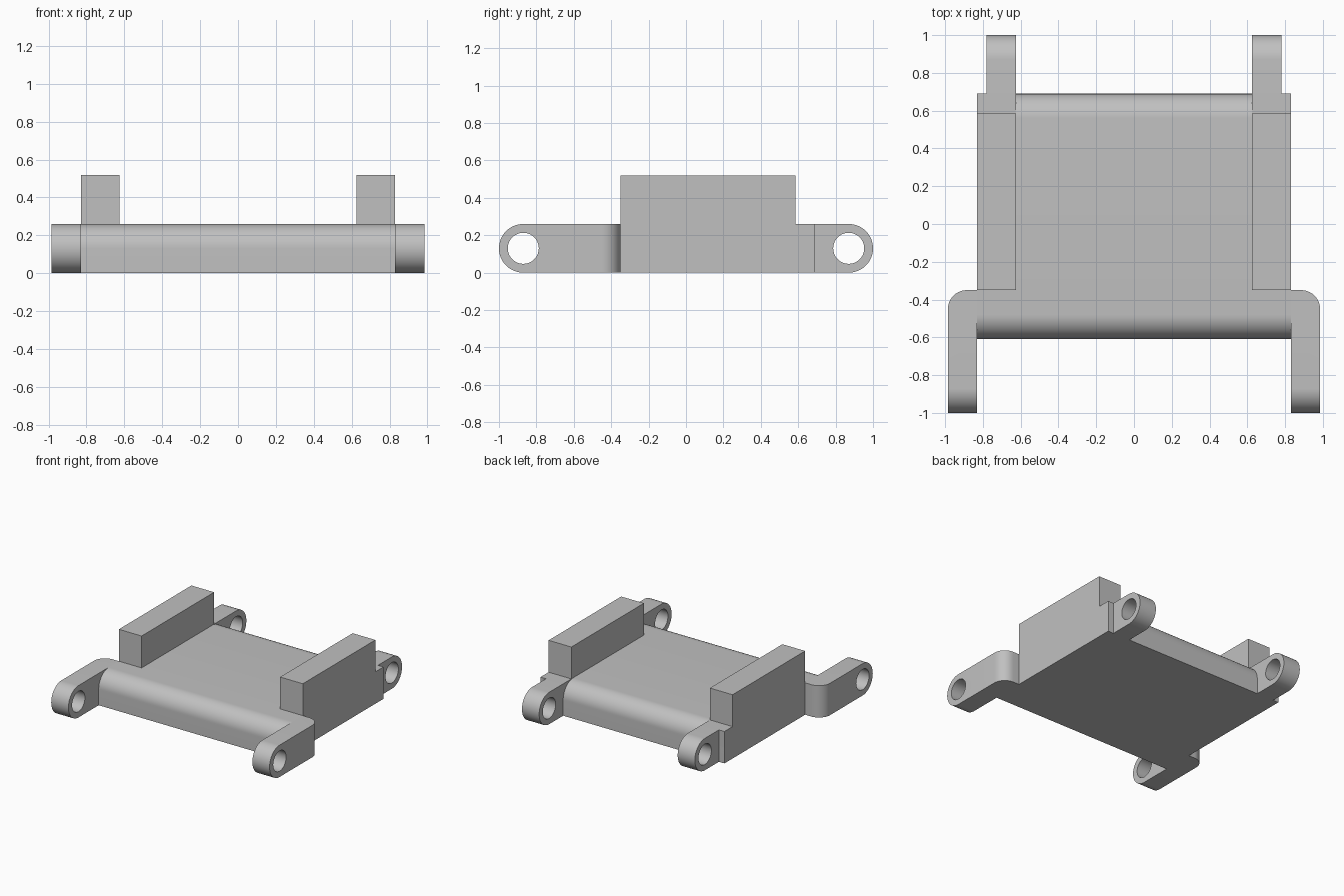
import bpy, bmesh
from math import sin, cos, pi, radians

cube = bpy.data.objects.get("Cube")
if cube:
    bpy.data.objects.remove(cube, do_unlink=True)

T = 0.26            # plate thickness
R = T / 2           # radius of rounded ends and edges
HALF = 0.83         # half width of the plate
PIN_Y = 1 - R       # pin hole distance from the centre
INNER = 0.625       # inner side of rails and rear lugs

grey = bpy.data.materials.new("plain grey")
grey.use_nodes = True
grey.diffuse_color = (0.53, 0.53, 0.53, 1)
grey.node_tree.nodes["Principled BSDF"].inputs["Base Color"].default_value = grey.diffuse_color


def arc(cy, cz, r, start, end, steps=16):
    """Points on an arc in the side profile, angles in degrees."""
    angles = [radians(start + (end - start) * i / steps) for i in range(steps + 1)]
    return [(cy + r * cos(a), cz + r * sin(a)) for a in angles]


def extrude_profile(name, profile, x0, x1, round_corner=None):
    """Extrude a (y, z) profile along x; optionally round the upright edge at an (x, y)."""
    bm = bmesh.new()
    face = bm.faces.new([bm.verts.new((x0, y, z)) for y, z in profile])
    moved = bmesh.ops.extrude_face_region(bm, geom=[face])["geom"]
    bmesh.ops.translate(bm, vec=(x1 - x0, 0, 0),
                        verts=[v for v in moved if isinstance(v, bmesh.types.BMVert)])
    if round_corner:
        cx, cy = round_corner
        edges = [e for e in bm.edges if all(
            abs(v.co.x - cx) < 1e-4 and abs(v.co.y - cy) < 1e-4 for v in e.verts)]
        bmesh.ops.bevel(bm, geom=edges, offset=0.1, segments=10, profile=0.5, affect='EDGES')
    bmesh.ops.recalc_face_normals(bm, faces=bm.faces[:])
    mesh = bpy.data.meshes.new(name)
    bm.to_mesh(mesh)
    bm.free()
    mesh.materials.append(grey)
    obj = bpy.data.objects.new(name, mesh)
    bpy.context.collection.objects.link(obj)
    return obj


def finish(obj, hole_y=None, mirrored=True):
    """Bore the pin hole, mirror to the other side and smooth the curves."""
    bpy.ops.object.select_all(action='DESELECT')
    bpy.context.view_layer.objects.active = obj
    obj.select_set(True)
    cutter = None
    if hole_y is not None:
        circle = arc(hole_y, R, 0.083, 0, 360, 40)[:-1]
        cutter = extrude_profile("pin_hole_cutter", circle, 0.5, 1.2)
        cutter.hide_render = True
        bore = obj.modifiers.new("bore", 'BOOLEAN')
        bore.operation = 'DIFFERENCE'
        bore.solver = 'EXACT'
        bore.object = cutter
        bpy.ops.object.modifier_apply(modifier=bore.name)
        bpy.data.objects.remove(cutter, do_unlink=True)
    if mirrored:
        mirror = obj.modifiers.new("mirror", 'MIRROR')
        mirror.use_mirror_merge = False
        bpy.ops.object.modifier_apply(modifier=mirror.name)
    bpy.ops.object.shade_smooth_by_angle(angle=radians(30))


# Base plate with rounded upper front and back edges
front, back = -0.61, 0.69
plate = [(front, 0), (back, 0)]
plate += arc(back - R, T - R, R, 0, 90) + arc(front + R, T - R, R, 90, 180)
finish(extrude_profile("base_plate", plate, -HALF, HALF), mirrored=False)

# Side rails with a low square block at the rear
rail_front, rail_back, rail_top = -0.35, 0.585, 0.52
rail = [(rail_front, 0), (back, 0), (back, T), (rail_back, T),
        (rail_back, rail_top), (rail_front, rail_top)]
finish(extrude_profile("side_rails", rail, INNER, HALF))

# Front hinge arms, rounded at the outer shoulder
arm = [(rail_front, 0), (rail_front, T)] + arc(-PIN_Y, R, R, 90, 270, 32)
finish(extrude_profile("front_arms", arm, HALF, 0.985, (0.985, rail_front)), -PIN_Y)

# Rear hinge lugs
lug = [(back, T), (back, 0)] + arc(PIN_Y, R, R, -90, 90, 32)
finish(extrude_profile("rear_lugs", lug, INNER, 0.78), PIN_Y)
